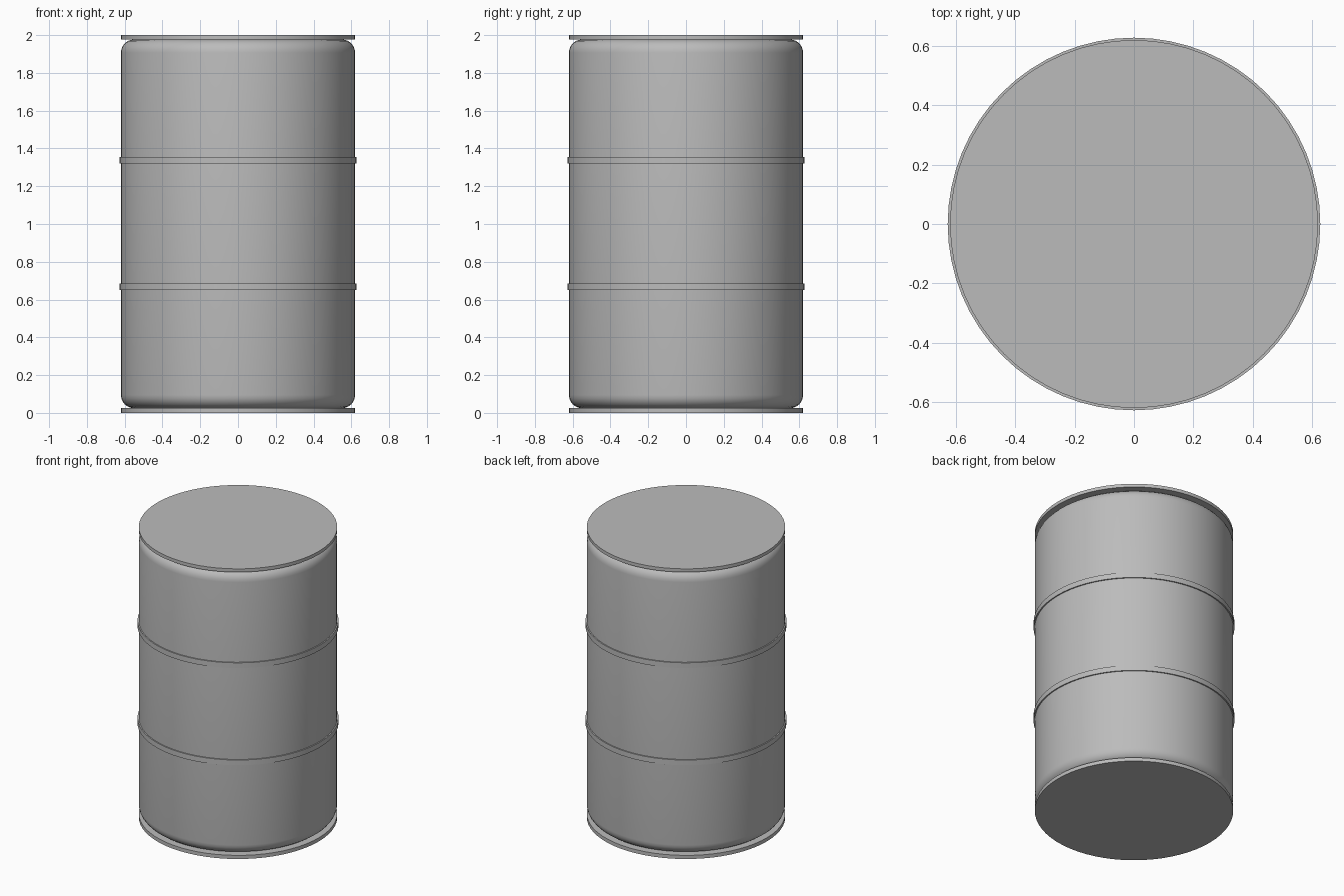
import bpy
import math

SEGMENTS = 64
BODY_RADIUS = 0.62

cube = bpy.data.objects.get("Cube")
if cube:
    bpy.data.objects.remove(cube, do_unlink=True)

steel = bpy.data.materials.new("grey steel")
steel.use_nodes = True
grey = (0.5, 0.5, 0.5, 1)
steel.diffuse_color = grey
steel.node_tree.nodes["Principled BSDF"].inputs["Base Color"].default_value = grey


def finish(obj, name):
    obj.name = name
    obj.data.materials.append(steel)
    bpy.ops.object.shade_smooth_by_angle(angle=math.radians(35))
    return obj


def disc(name, radius, bottom, top):
    bpy.ops.mesh.primitive_cylinder_add(
        vertices=SEGMENTS, radius=radius, depth=top - bottom,
        location=(0, 0, (top + bottom) / 2))
    return bpy.context.object


# Drum body with rounded shoulders
body = disc("drum_body", BODY_RADIUS, 0.025, 1.977)
bevel = body.modifiers.new("rounded shoulders", "BEVEL")
bevel.width = 0.07
bevel.segments = 6
bevel.limit_method = "ANGLE"
bevel.angle_limit = math.radians(40)
bpy.ops.object.modifier_apply(modifier=bevel.name)
finish(body, "drum_body")

# Flat end plates
for name, bottom, top in (("bottom_plate", 0, 0.025), ("top_plate", 1.977, 2)):
    finish(disc(name, BODY_RADIUS, bottom, top), name)

# Raised hoops around the body
for name, height in (("lower_hoop", 0.668), ("upper_hoop", 1.338)):
    finish(disc(name, BODY_RADIUS + 0.008, height - 0.018, height + 0.018), name)
